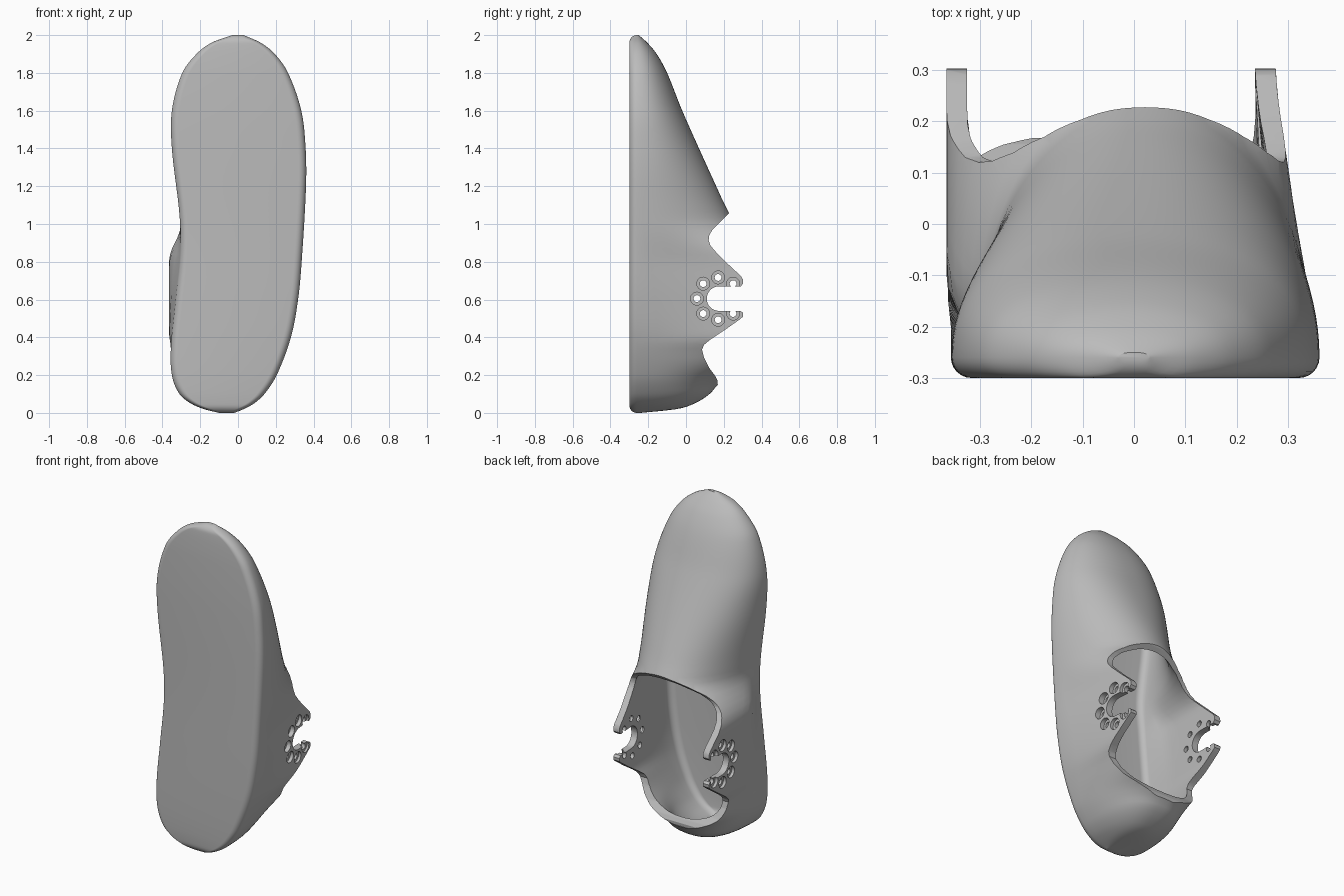
import bpy, bmesh, math

cube = bpy.data.objects.get("Cube")
if cube:
    bpy.data.objects.remove(cube, do_unlink=True)

# one plain grey plastic
grey = bpy.data.materials.new("Grey plastic")
grey.use_nodes = True
grey.diffuse_color = (0.5, 0.5, 0.5, 1)
grey.node_tree.nodes["Principled BSDF"].inputs["Base Color"].default_value = (0.5, 0.5, 0.5, 1)

# outline and instep keys along the foot: height, value
INNER = [(0, -.10), (.02, -.18), (.05, -.25), (.1, -.31), (.2, -.35), (.35, -.355), (.6, -.33),
         (.85, -.305), (1.05, -.31), (1.4, -.35), (1.6, -.35), (1.8, -.295), (1.9, -.22), (1.96, -.14), (2, -.03)]
OUTER = [(0, -.02), (.02, .03), (.05, .085), (.1, .14), (.2, .205), (.4, .28), (.6, .318),
         (.8, .337), (1.2, .36), (1.4, .358), (1.6, .335), (1.8, .265), (1.9, .195), (1.96, .12), (2, .03)]
INSTEP = [(0, -.24), (.02, -.05), (.05, .045), (.1, .125), (.15, .17), (.2, .25), (.3, .55), (.45, .9),
          (.75, .9), (.9, .45), (1, .27), (1.06, .227), (1.2, .16), (1.6, -.02), (1.8, -.1), (1.9, -.155),
          (1.96, -.205), (2, -.25)]
EDGE_Y, SOLE_Y, ROUND = -.26, -.3, .04


def smooth(a, b, v):
    t = min(1, max(0, (v - a) / (b - a)))
    return t * t * (3 - 2 * t)


def curve(keys, z):
    """Smooth curve through the keys."""
    def slope(i):
        a, b = keys[max(i - 1, 0)], keys[min(i + 1, len(keys) - 1)]
        return (b[1] - a[1]) / (b[0] - a[0])
    i = 0
    while i < len(keys) - 2 and keys[i + 1][0] < z:
        i += 1
    (z0, v0), (z1, v1) = keys[i], keys[i + 1]
    d = z1 - z0
    t = (z - z0) / d
    h = t * t * (3 - 2 * t)
    return (v0 * (1 - h) + v1 * h + d * t * (1 - t) * ((1 - t) * slope(i) - t * slope(i + 1)))


def section(z, wall):
    """Cross-section of the foot, inset by the wall thickness."""
    xl, xr, top = curve(INNER, z), curve(OUTER, z), curve(INSTEP, z)
    cx, w = (xl + xr) / 2, (xr - xl) / 2
    w *= 1 - wall / .33
    edge = EDGE_Y + wall
    top = max(top - wall, edge + .005)
    end = max(0, ROUND - min(z, 2 - z))
    bottom = SOLE_Y + wall + ROUND - math.sqrt(ROUND ** 2 - end ** 2)
    power = 2 + .4 * (1 - smooth(.3, .8, z)) + .2 * smooth(1.1, 1.6, z)
    pull_l = smooth(.32, .42, z) * (1 - smooth(.8, 1.02, z))
    pull_r = smooth(.32, .42, z) * (1 - smooth(.78, 1.0, z))
    pts = []
    steps = 48
    # upper dome, with the ankle walls drawn out to the hinge plates
    for i in range(steps + 1):
        a = math.pi * i / steps
        c, s = math.cos(a), math.sin(a)
        x = cx + w * math.copysign(abs(c) ** (2 / power), c)
        y = edge + (top - edge) * max(s, 0) ** (2 / power)
        if i <= steps // 2:
            k = min(1, max(0, (y - EDGE_Y) / .56))
            goal = xr + (.275 - xr) * k - wall
            x += (goal - x) * pull_r
        else:
            goal = xl + (-.365 - xl) * smooth(-.28, -.1, y) + wall
            x += (goal - x) * pull_l
        pts.append((x, y))
    # rounded sole edges
    r = min(ROUND, w * .6)
    lx, rx = pts[-1][0], pts[0][0]
    arc = [(r * (1 - math.cos(a)), (edge - bottom) * math.sin(a))
           for a in [math.pi / 2 * i / 6 for i in range(1, 7)]]
    pts += [(lx + dx, edge - dy) for dx, dy in arc]
    pts += [(rx - dx, edge - dy) for dx, dy in reversed(arc)]
    return pts


def finish(name, bm):
    bmesh.ops.recalc_face_normals(bm, faces=bm.faces)
    me = bpy.data.meshes.new(name)
    bm.to_mesh(me)
    bm.free()
    ob = bpy.data.objects.new(name, me)
    bpy.context.collection.objects.link(ob)
    me.materials.append(grey)
    return ob


def loft(name, wall):
    bm = bmesh.new()
    rings, count = [], 96
    for i in range(count + 1):
        z = 1 - math.cos(math.pi * i / count)
        height = wall + z * (1 - wall)
        rings.append([bm.verts.new((x, y, height)) for x, y in section(z, wall)])
    n = len(rings[0])
    for a, b in zip(rings, rings[1:]):
        for j in range(n):
            bm.faces.new((a[j], a[(j + 1) % n], b[(j + 1) % n], b[j]))
    bm.faces.new(rings[0])
    bm.faces.new(rings[-1])
    return finish(name, bm)


def prisms(name, outlines):
    """Extrude (y, z) outlines between two x positions."""
    bm = bmesh.new()
    for pts, x0, x1 in outlines:
        a = [bm.verts.new((x0, y, z)) for y, z in pts]
        b = [bm.verts.new((x1, y, z)) for y, z in pts]
        bm.faces.new(a)
        bm.faces.new(b)
        for j in range(len(pts)):
            k = (j + 1) % len(pts)
            bm.faces.new((a[j], a[k], b[k], b[j]))
    return finish(name, bm)


def circle(y, z, r, n=24):
    return [(y + r * math.cos(math.tau * i / n), z + r * math.sin(math.tau * i / n)) for i in range(n)]


def cut(target, cutter):
    mod = target.modifiers.new("cut", 'BOOLEAN')
    mod.operation, mod.solver, mod.object = 'DIFFERENCE', 'EXACT', cutter
    bpy.context.view_layer.objects.active = target
    bpy.ops.object.modifier_apply(modifier=mod.name)
    bpy.data.objects.remove(cutter, do_unlink=True)


shell = loft("foot_shell", 0)
cut(shell, loft("cavity_cutter", .04))

# ankle opening with notches, hinge lugs and a round-ended slot
HY, HZ, SLOT = .175, .605, .065
slot = [(HY - SLOT * math.sin(a), HZ + SLOT * math.cos(a))
        for a in [math.pi * i / 16 for i in range(17)]]
profile = [(1.5, 1.08), (.235, 1.07), (.222, 1.05), (.19, 1.02), (.14, .97), (.123, .94), (.12, .915),
           (.13, .885), (.16, .85), (.22, .79), (.29, .725), (.302, .705), (.303, .685), (.29, .67)]
profile += slot
profile += [(.29, .54), (.303, .528), (.302, .51), (.285, .495), (.2, .435), (.125, .385), (.095, .36),
            (.085, .335), (.095, .295), (.125, .235), (.155, .195), (.168, .17), (.166, .15), (1.5, .14)]
cut(shell, prisms("opening_cutter", [(profile, -1, 1)]))

# ring of seven counterbored holes in each hinge plate
centres = [(.17 + .112 * math.cos(a), HZ + .112 * math.sin(a))
           for a in [math.radians(45 * i) for i in range(1, 8)]]
bores = []
for y, z in centres:
    bores += [(circle(y, z, .034), -.6, -.347), (circle(y, z, .034), .264, .6)]
cut(shell, prisms("counterbore_cutter", bores))
cut(shell, prisms("hole_cutter", [(circle(y, z, .018), -1, 1) for y, z in centres]))

bpy.ops.object.select_all(action='DESELECT')
shell.select_set(True)
bpy.context.view_layer.objects.active = shell
bpy.ops.object.shade_smooth_by_angle(angle=math.radians(35))
